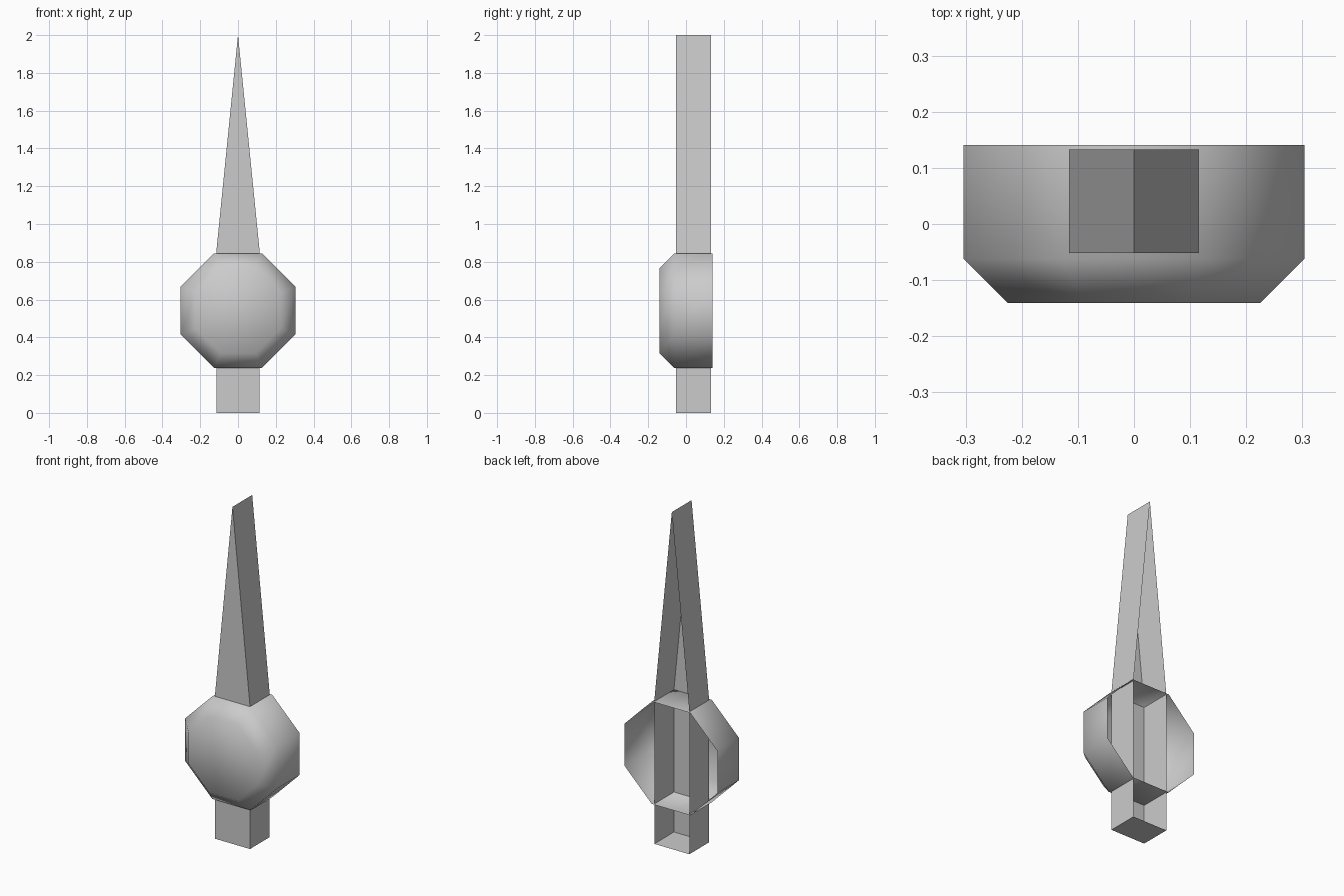
import bpy, bmesh, math

if "Cube" in bpy.data.objects:
    bpy.data.objects.remove(bpy.data.objects["Cube"])

# One plain grey for the whole model
grey = bpy.data.materials.new("plain_grey")
grey.diffuse_color = (0.6, 0.6, 0.6, 1.0)
grey.use_nodes = True
grey.node_tree.nodes["Principled BSDF"].inputs["Base Color"].default_value = grey.diffuse_color


def open_shell(name, rings, smooth):
    """Closed at the front, open at the back. Each ring is (y, [(x, z), ...]),
    listed front to back, counter-clockwise seen from the front."""
    bm = bmesh.new()
    loops = [[bm.verts.new((x, y, z)) for x, z in pts] for y, pts in rings]
    bm.faces.new(loops[0])
    for front, back in zip(loops, loops[1:]):
        n = len(front)
        for i in range(n):
            j = (i + 1) % n
            bm.faces.new((front[i], back[i], back[j], front[j]))
    for f in bm.faces:
        f.smooth = smooth
    mesh = bpy.data.meshes.new(name)
    bm.to_mesh(mesh)
    bm.free()
    mesh.materials.append(grey)
    obj = bpy.data.objects.new(name, mesh)
    bpy.context.collection.objects.link(obj)
    return obj


def octagon(apothem, cz):
    """Octagon with flat top, bottom and sides."""
    r = apothem / math.cos(math.pi / 8)
    return [(r * math.cos(a), cz + r * math.sin(a))
            for a in (math.pi / 8 + k * math.pi / 4 for k in range(8))]


# Pointed post: square base running up into a wedge tip, hollow at the back
post = [(-0.115, 0), (0.115, 0), (0.115, 0.85), (0, 2), (-0.115, 0.85)]
open_shell("pointed_post", [(-0.052, post), (0.133, post)], False)

# Octagonal boss around the post, with a chamfered front, hollow at the back
CZ = 0.541
open_shell("octagonal_boss", [(-0.141, octagon(0.225, CZ)),
                              (-0.062, octagon(0.304, CZ)),
                              (0.141, octagon(0.304, CZ))], True)
